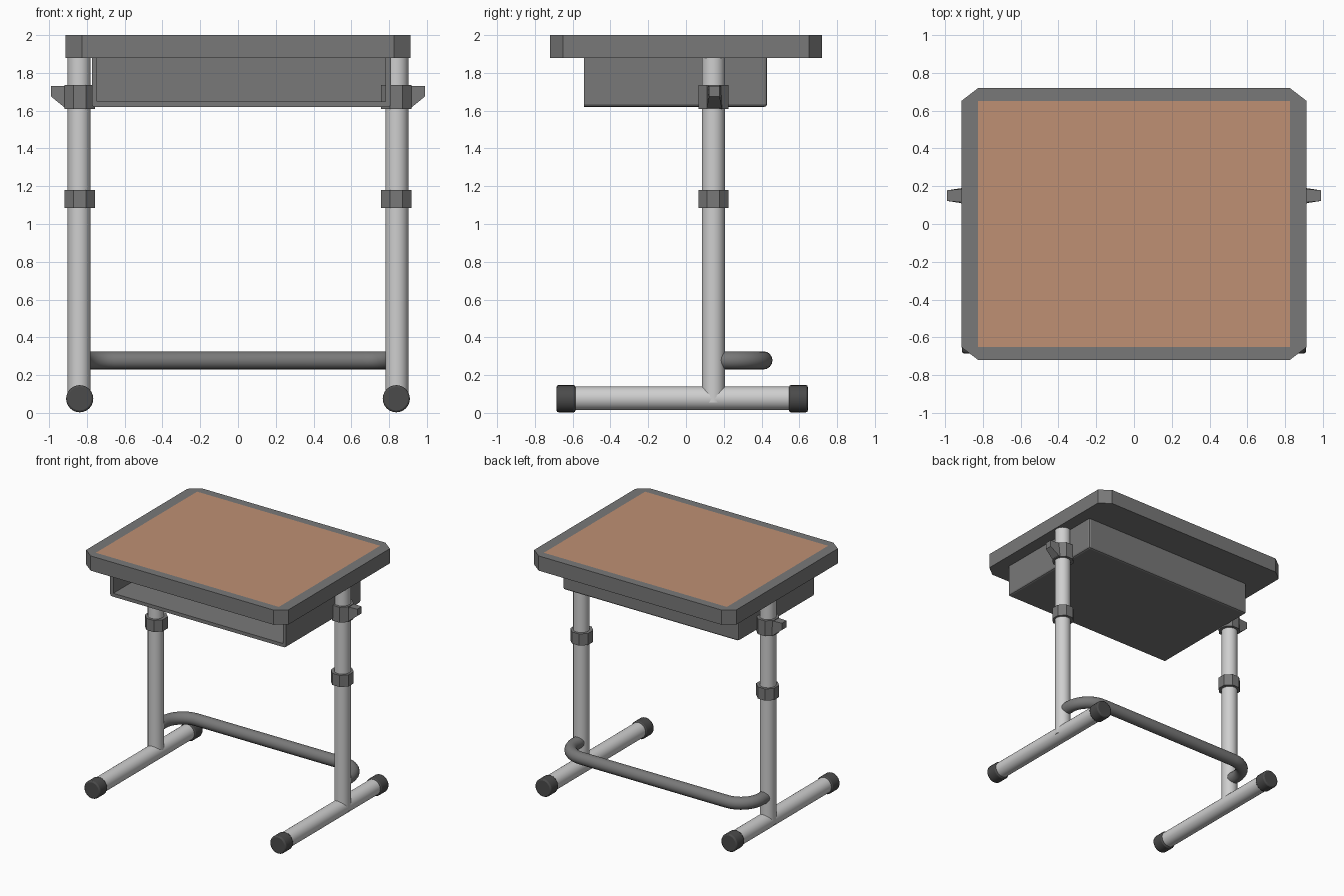
import bpy
import bmesh
from math import pi, sin, cos
from mathutils import Matrix, Vector

cube = bpy.data.objects.get("Cube")
if cube:
    bpy.data.objects.remove(cube, do_unlink=True)


def material(name, r, g, b):
    m = bpy.data.materials.new(name)
    m.diffuse_color = (r, g, b, 1)
    m.use_nodes = True
    bsdf = next(n for n in m.node_tree.nodes if n.type == 'BSDF_PRINCIPLED')
    bsdf.inputs["Base Color"].default_value = (r, g, b, 1)
    return m


GREY = material("grey plastic", 0.19, 0.19, 0.19)
WOOD = material("warm wood", 0.52, 0.28, 0.175)
STEEL = material("light steel", 0.62, 0.62, 0.62)
DARK = material("dark rubber", 0.07, 0.07, 0.07)


def finish(bm, name, *mats, smooth=False):
    bmesh.ops.recalc_face_normals(bm, faces=bm.faces)
    mesh = bpy.data.meshes.new(name)
    bm.to_mesh(mesh)
    bm.free()
    for m in mats:
        mesh.materials.append(m)
    ob = bpy.data.objects.new(name, mesh)
    bpy.context.collection.objects.link(ob)
    if smooth:
        bpy.ops.object.select_all(action='DESELECT')
        ob.select_set(True)
        bpy.context.view_layer.objects.active = ob
        bpy.ops.object.shade_smooth_by_angle(angle=pi / 5)
    return ob


def tube(name, start, end, radius, mat, sides=24, turn=0, bevel=0):
    start, end = Vector(start), Vector(end)
    axis = end - start
    bm = bmesh.new()
    bmesh.ops.create_cone(bm, cap_ends=True, segments=sides, radius1=radius,
                          radius2=radius, depth=axis.length)
    rot = axis.to_track_quat('Z', 'Y').to_matrix().to_4x4()
    bm.transform(Matrix.Translation((start + end) / 2) @ rot @ Matrix.Rotation(turn, 4, 'Z'))
    ob = finish(bm, name, mat, smooth=sides > 8)
    if bevel:
        mod = ob.modifiers.new("rounded rim", 'BEVEL')
        mod.width = bevel
        mod.segments = 2
    return ob


# Desktop: clipped-corner slab with the wood surface cut into its top
bm = bmesh.new()
HX, HY, IX, IY = 0.912, 0.719, 0.825, 0.652
corners = [(1, 1), (-1, 1), (-1, -1), (1, -1)]
outline, inner = [], []
for sx, sy in corners:
    pair = [(sx * HX, sy * IY), (sx * IX, sy * HY)]
    outline += pair if sx * sy > 0 else pair[::-1]
    inner.append(bm.verts.new((sx * IX, sy * IY, 2)))
upper = [bm.verts.new((x, y, 2)) for x, y in outline]
lower = [bm.verts.new((x, y, 1.88)) for x, y in outline]
for i in range(8):
    j = (i + 1) % 8
    bm.faces.new((lower[i], lower[j], upper[j], upper[i]))
bm.faces.new(lower)
for i in range(4):
    j = (i + 1) % 4
    bm.faces.new((upper[2 * i], upper[2 * i + 1], inner[i]))
    bm.faces.new((upper[2 * i + 1], upper[2 * j], inner[j], inner[i]))
bm.faces.new(inner).material_index = 1
finish(bm, "desktop", GREY, WOOD)

# Storage tray: box open to the front, closed above by the desktop
bm = bmesh.new()
bmesh.ops.create_cube(bm, size=1, matrix=Matrix.Translation((0.018, -0.055, 1.7525))
                      @ Matrix.Diagonal((1.584, 0.97, 0.265, 1)))
bm.normal_update()
bmesh.ops.delete(bm, geom=[f for f in bm.faces if f.normal.z > 0.9 or f.normal.y < -0.9],
                 context='FACES')
bmesh.ops.bevel(bm, geom=[e for e in bm.edges if len(e.link_faces) == 2],
                offset=0.015, segments=2, profile=0.5, affect='EDGES')
# Open shell: orient its faces outward from the box centre before thickening
tray = finish(bm, "storage_tray", GREY)
middle = Vector((0.018, -0.055, 1.78))
if sum((p.center - middle).dot(p.normal) for p in tray.data.polygons) < 0:
    tray.data.flip_normals()
wall = tray.modifiers.new("wall thickness", 'SOLIDIFY')
wall.thickness = 0.028
wall.offset = -1
wall.use_even_offset = True

# Legs, feet, collars and clamps, one set per side
LX, LY = 0.838, 0.145
for s, side in ((1, "left"), (-1, "right")):
    x = s * LX
    tube(side + "_leg", (x + s * 0.003, LY, 0.055), (x + s * 0.003, LY, 1.885), 0.061, STEEL)
    tube(side + "_foot", (x, -0.63, 0.077), (x, 0.59, 0.077), 0.063, STEEL)
    tube(side + "_front_cap", (x, -0.585, 0.075), (x, -0.685, 0.075), 0.072, DARK, bevel=0.01)
    tube(side + "_back_cap", (x, 0.545, 0.075), (x, 0.645, 0.075), 0.072, DARK, bevel=0.01)
    for part, low, high in (("_collar", 1.085, 1.18), ("_clamp", 1.61, 1.735)):
        tube(side + part, (x, LY, low), (x, LY, high), 0.08 / cos(pi / 8), GREY,
             sides=8, turn=pi / 8)

    # Wedge-shaped clamp lever, narrower at its tip
    bm = bmesh.new()
    profile = [(0.86, 1.61), (0.91, 1.61), (0.99, 1.675), (0.99, 1.73), (0.86, 1.73)]
    rows = []
    for d in (-1, 1):
        rows.append([bm.verts.new((s * px, LY + 0.005 + d * (0.028 if px > 0.95 else 0.04), pz))
                     for px, pz in profile])
        bm.faces.new(rows[-1])
    for i in range(5):
        j = (i + 1) % 5
        bm.faces.new((rows[0][i], rows[0][j], rows[1][j], rows[1][i]))
    finish(bm, side + "_clamp_lever", GREY)

# Bent crossbar running behind the legs
R, STEPS = 0.18, 8
half = [(LX, 0.17)] + [(LX - R + R * cos(a), 0.23 + R * sin(a))
                       for a in (pi / 2 * i / STEPS for i in range(STEPS + 1))]
path = half + [(-px, py) for px, py in reversed(half)]
bm = bmesh.new()
rings = []
for i, (px, py) in enumerate(path):
    before, after = path[max(i - 1, 0)], path[min(i + 1, len(path) - 1)]
    along = Vector((after[0] - before[0], after[1] - before[1], 0)).normalized()
    across = Vector((-along.y, along.x, 0))
    rings.append([bm.verts.new(Vector((px, py, 0.278)) + 0.048 * (across * cos(t) + Vector((0, 0, sin(t)))))
                  for t in (2 * pi * k / 16 for k in range(16))])
for a, b in zip(rings, rings[1:]):
    for k in range(16):
        n = (k + 1) % 16
        bm.faces.new((a[k], a[n], b[n], b[k]))
bm.faces.new(rings[0])
bm.faces.new(rings[-1])
finish(bm, "crossbar", GREY, smooth=True)
